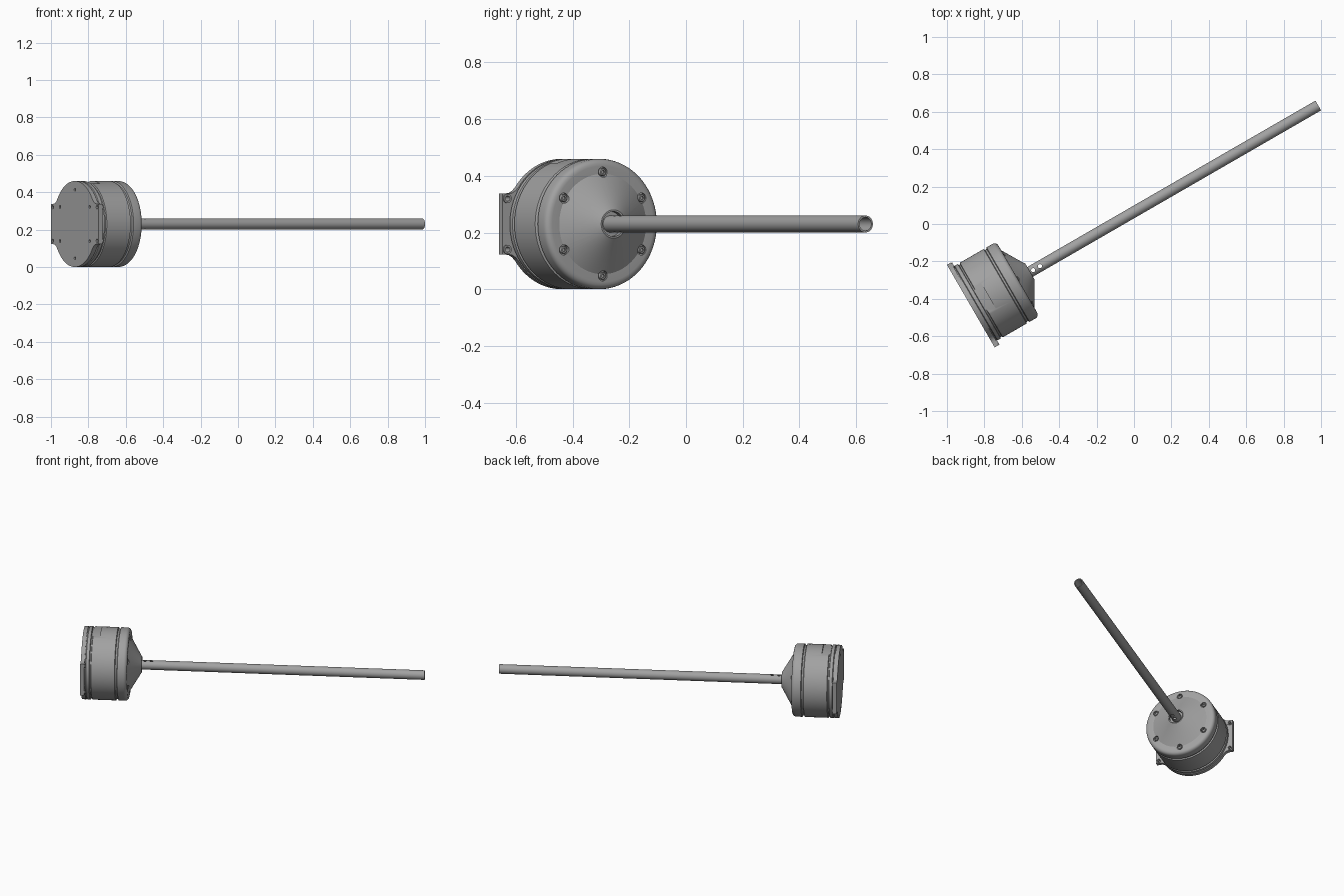
import bpy, bmesh, math
from mathutils import Matrix, Vector

if "Cube" in bpy.data.objects:
    bpy.data.objects.remove(bpy.data.objects["Cube"])

R = 0.23          # body radius
LENGTH = 2.145    # back plate to tube end

# Local frame: x across, y up, z along the tube
c, s = math.cos(math.radians(30)), math.sin(math.radians(30))
FRAME = Matrix(((-s, 0, c, -0.8725), (c, 0, s, -0.439), (0, 1, 0, R), (0, 0, 0, 1)))


def material(name, value):
    m = bpy.data.materials.new(name)
    m.use_nodes = True
    colour = (value, value, value, 1)
    m.diffuse_color = colour
    m.node_tree.nodes["Principled BSDF"].inputs["Base Color"].default_value = colour
    return m


GREY = material("mid grey metal", 0.36)


def finish(name, bm):
    bmesh.ops.recalc_face_normals(bm, faces=bm.faces)
    mesh = bpy.data.meshes.new(name)
    bm.to_mesh(mesh)
    bm.free()
    mesh.materials.append(GREY)
    ob = bpy.data.objects.new(name, mesh)
    bpy.context.collection.objects.link(ob)
    ob.matrix_world = FRAME
    return ob


def smooth(ob):
    bpy.ops.object.select_all(action="DESELECT")
    ob.select_set(True)
    bpy.context.view_layer.objects.active = ob
    bpy.ops.object.shade_smooth_by_angle(angle=math.radians(30))


def lathe(name, profile, steps=96, closed=False):
    """Spin (radius, distance) points about the tube axis."""
    bm = bmesh.new()
    vs = [bm.verts.new((r, 0, z)) for r, z in profile]
    edges = [bm.edges.new(p) for p in zip(vs, vs[1:])]
    if closed:
        edges.append(bm.edges.new((vs[-1], vs[0])))
    bmesh.ops.spin(bm, geom=vs + edges, cent=(0, 0, 0), axis=(0, 0, 1),
                   angle=math.tau, steps=steps)
    bmesh.ops.remove_doubles(bm, verts=bm.verts, dist=1e-5)
    return finish(name, bm)


def add_cylinder(bm, centre, radius, depth, sides=20, turn=Matrix()):
    bmesh.ops.create_cone(bm, cap_ends=True, segments=sides, radius1=radius, radius2=radius,
                          depth=depth, matrix=Matrix.Translation(centre) @ turn)


def cut(ob, bm):
    """Subtract the cutter mesh and bake the result."""
    cutter = finish("cutter", bm)
    cutter.hide_render = True
    mod = ob.modifiers.new("cut", "BOOLEAN")
    mod.operation, mod.solver, mod.object = "DIFFERENCE", "EXACT", cutter
    bpy.context.view_layer.update()
    graph = bpy.context.evaluated_depsgraph_get()
    ob_mesh = bpy.data.meshes.new_from_object(ob.evaluated_get(graph))
    ob.modifiers.clear()
    ob.data = ob_mesh
    bpy.data.objects.remove(cutter)


def ring(radius, z):
    """Six bolt positions, one at the top."""
    return [Vector((radius * math.cos(a), radius * math.sin(a), z))
            for a in (math.radians(30 + 60 * i) for i in range(6))]


# Mounting plate: disc with a flared ear on each side
quarter = [(0.255, 0.108), (0.228, 0.108), (0.215, 0.110), (0.203, 0.117)]
quarter += [(R * math.cos(math.radians(a)), R * math.sin(math.radians(a)))
            for a in range(34, 90, 4)]
half = quarter + [(0, R)] + [(-x, y) for x, y in reversed(quarter)]
outline = half + [(-x, -y) for x, y in half]
bm = bmesh.new()
face = bm.faces.new([bm.verts.new((x, y, 0)) for x, y in outline])
ext = bmesh.ops.extrude_face_region(bm, geom=[face])
bmesh.ops.translate(bm, vec=(0, 0, 0.025),
                    verts=[v for v in ext["geom"] if isinstance(v, bmesh.types.BMVert)])
plate = finish("mounting_plate", bm)

# Plate holes: bolt ring plus four ear corners
bm = bmesh.new()
for p in ring(0.183, 0):
    add_cylinder(bm, p, 0.008, 0.03)
for x in (-0.237, 0.237):
    for y in (-0.09, 0.09):
        add_cylinder(bm, (x, y, 0), 0.009, 0.1)
cut(plate, bm)
smooth(plate)

# Ear screw bosses on the inner side of the plate
for i, (x, y) in enumerate([(a, b) for a in (-0.237, 0.237) for b in (-0.09, 0.09)]):
    boss = lathe(f"ear_boss_{i + 1}", [(0.009, 0.024), (0.016, 0.024), (0.016, 0.03), (0.009, 0.03)],
                 24, True)
    boss.matrix_world = FRAME @ Matrix.Translation((x, y, 0))
    smooth(boss)

# Drum body with two seams, rounded flange and conical nose
body = lathe("drum_body", [
    (0, 0.025), (0.224, 0.025), (0.224, 0.029), (R, 0.033), (R, 0.052),
    (0.222, 0.055), (0.222, 0.062), (R, 0.065), (R, 0.212), (0.222, 0.216),
    (0.222, 0.226), (R, 0.230), (R, 0.268), (0.228, 0.277), (0.223, 0.284),
    (0.215, 0.289), (0.205, 0.290), (0.177, 0.290), (0.054, 0.363),
    (0.050, 0.366), (0.044, 0.366), (0.044, 0.345), (0, 0.345)])

# Flat pocket on top and counterbores for the flange screws
bm = bmesh.new()
bmesh.ops.create_cube(bm, size=1, matrix=Matrix.Translation((0, 0.2655, 0.082))
                      @ Matrix.Diagonal((0.17, 0.1, 0.054, 1)))
for p in ring(0.183, 0.307):
    add_cylinder(bm, p, 0.018, 0.05, 28)
cut(body, bm)
smooth(body)

# Flange screws with socket heads
for i, p in enumerate(ring(0.183, 0)):
    screw = lathe(f"flange_screw_{i + 1}", [
        (0, 0.28), (0.013, 0.28), (0.013, 0.290), (0.011, 0.293),
        (0.006, 0.293), (0.006, 0.286), (0, 0.286)], 24)
    screw.matrix_world = FRAME @ Matrix.Translation(p)
    smooth(screw)

# Hollow tube with two cross holes near the nose
tube = lathe("tube", [(0.03, 0.34), (0.03, LENGTH), (0.024, LENGTH), (0.024, 0.34)], 40, True)
bm = bmesh.new()
for z in (0.385, 0.427):
    add_cylinder(bm, (0, 0, z), 0.011, 0.1, 20, Matrix.Rotation(math.pi / 2, 4, "X"))
cut(tube, bm)
smooth(tube)
